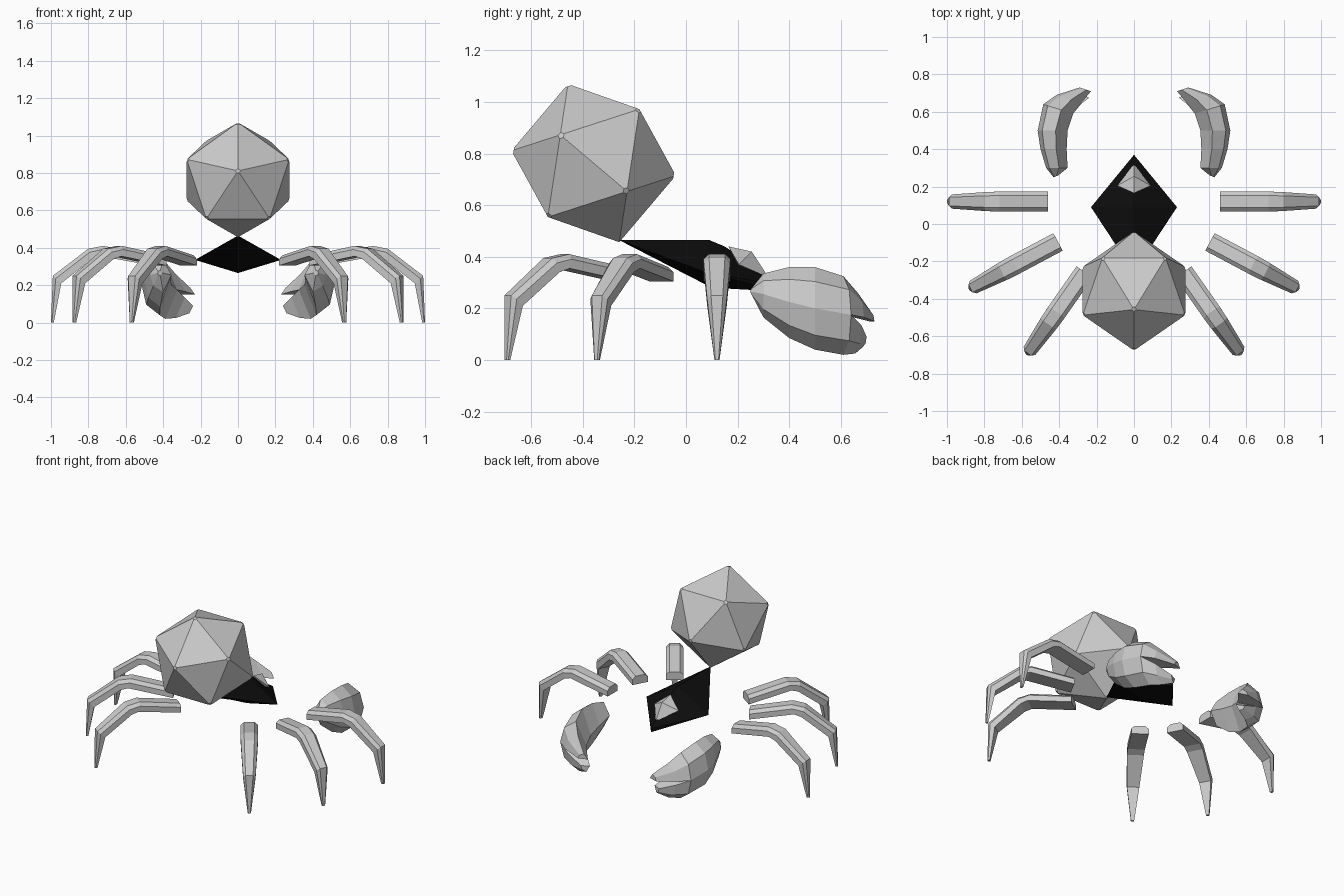
import bpy, bmesh
from math import cos, sin, radians
from mathutils import Vector

if "Cube" in bpy.data.objects:
    bpy.data.objects.remove(bpy.data.objects["Cube"])


def finish(name, bm, mirror=False):
    bmesh.ops.recalc_face_normals(bm, faces=bm.faces[:])
    mesh = bpy.data.meshes.new(name)
    bm.to_mesh(mesh)
    bm.free()
    ob = bpy.data.objects.new(name, mesh)
    bpy.context.collection.objects.link(ob)
    if mirror:
        ob.modifiers.new("Mirror", 'MIRROR')
    return ob


def hull(points):
    bm = bmesh.new()
    verts = [bm.verts.new(p) for p in points]
    bmesh.ops.convex_hull(bm, input=verts)
    bmesh.ops.dissolve_limit(bm, angle_limit=0.01, verts=bm.verts[:], edges=bm.edges[:])
    return bm


def loft(name, rings):
    bm = bmesh.new()
    rows = [[bm.verts.new(p) for p in ring] for ring in rings]
    n = len(rows[0])
    for a, b in zip(rows, rows[1:]):
        for i in range(n):
            j = (i + 1) % n
            bm.faces.new((a[i], a[j], b[j], b[i]))
    bm.faces.new(rows[0])
    bm.faces.new(rows[-1])
    return finish(name, bm, mirror=True)


# Abdomen: tilted icosahedron balanced on one corner
R, C = 0.322, Vector((0, -0.358, 0.763))
e, l, X = Vector((0, 0.647, 0.763)), Vector((0, -0.763, 0.647)), Vector((1, 0, 0))
pts = []
for s in (-0.526, 0.526):
    for t in (-0.851, 0.851):
        for a, b in ((e, l), (X, e), (l, X)):
            pts.append(C + (a * s + b * t) * R)
bm = hull(pts)
corners = sorted(bm.verts, key=lambda v: v.co.z)[1:]
bmesh.ops.bevel(bm, geom=corners, offset=0.016, segments=1, affect='VERTICES')
finish("abdomen", bm)

# Body: black faceted wedge
body = finish("body", hull([
    (0, -0.26, 0.465), (0, 0.09, 0.465), (0, 0.15, 0.44),
    (0.23, 0.09, 0.335), (-0.23, 0.09, 0.335),
    (0, 0.10, 0.28), (0, 0.37, 0.29), (0, 0.37, 0.265)]))
black = bpy.data.materials.new("black")
black.diffuse_color = (0.004, 0.004, 0.004, 1)
black.use_nodes = True
black.node_tree.nodes["Principled BSDF"].inputs["Base Color"].default_value = black.diffuse_color
body.data.materials.append(black)

# Eye: small gem on the sloping end of the body
finish("eye", hull([
    (0, 0.165, 0.44), (0, 0.255, 0.42), (0, 0.32, 0.32), (0, 0.2, 0.36),
    (0.09, 0.205, 0.37), (-0.09, 0.205, 0.37)]))

# Legs: top r,z / bottom r,z / half width, swung around one pivot
leg = [
    (0.46, 0.36, 0.46, 0.305, 0.053),
    (0.72, 0.41, 0.735, 0.355, 0.053),
    (0.80, 0.395, 0.78, 0.34, 0.051),
    (0.99, 0.25, 0.945, 0.21, 0.038),
    (1.00, 0.0, 0.985, 0.0, 0.010),
]
section = [(-0.6, 0), (0.6, 0), (1, 0.35), (1, 1), (-1, 1), (-1, 0.35)]
for name, angle in (("rear_leg", 0), ("middle_leg", 28), ("front_leg", 55)):
    c, s = cos(radians(angle)), sin(radians(angle))
    rings = []
    for rt, zt, rb, zb, w in leg:
        ring = []
        for u, k in section:
            r, z, q = rt + (rb - rt) * k, zt + (zb - zt) * k, u * w
            ring.append((r * c + q * s, 0.12 - r * s + q * c, z))
        rings.append(ring)
    loft(name, rings)

# Pincers: inner x,y / outer x,y / seam z / ridge z, lofted as two jaws
base = [
    (0.405, 0.26, 0.43, 0.25, 0.265),
    (0.355, 0.30, 0.47, 0.30, 0.255),
    (0.36, 0.40, 0.50, 0.40, 0.225),
    (0.355, 0.50, 0.515, 0.50, 0.20),
    (0.325, 0.59, 0.485, 0.64, 0.175),
]
upper = base + [(0.28, 0.65, 0.415, 0.69, 0.165), (0.23, 0.71, 0.29, 0.73, 0.15)]
lower = base + [(0.285, 0.64, 0.40, 0.68, 0.135), (0.24, 0.675, 0.29, 0.70, 0.09)]
tops = [0.28, 0.335, 0.36, 0.36, 0.325, 0.26, 0.185]
bottoms = [0.25, 0.165, 0.085, 0.04, 0.02, 0.025, 0.05]
for name, rows, ridge in (("upper_pincer", upper, tops), ("lower_pincer", lower, bottoms)):
    rings = []
    for (xi, yi, xo, yo, zm), zr in zip(rows, ridge):
        ring = []
        for k, h in ((0, 0), (0.4, 1), (0.85, 0.65), (1, 0)):
            ring.append((xi + (xo - xi) * k, yi + (yo - yi) * k, zm + (zr - zm) * h))
        rings.append(ring)
    loft(name, rings)
